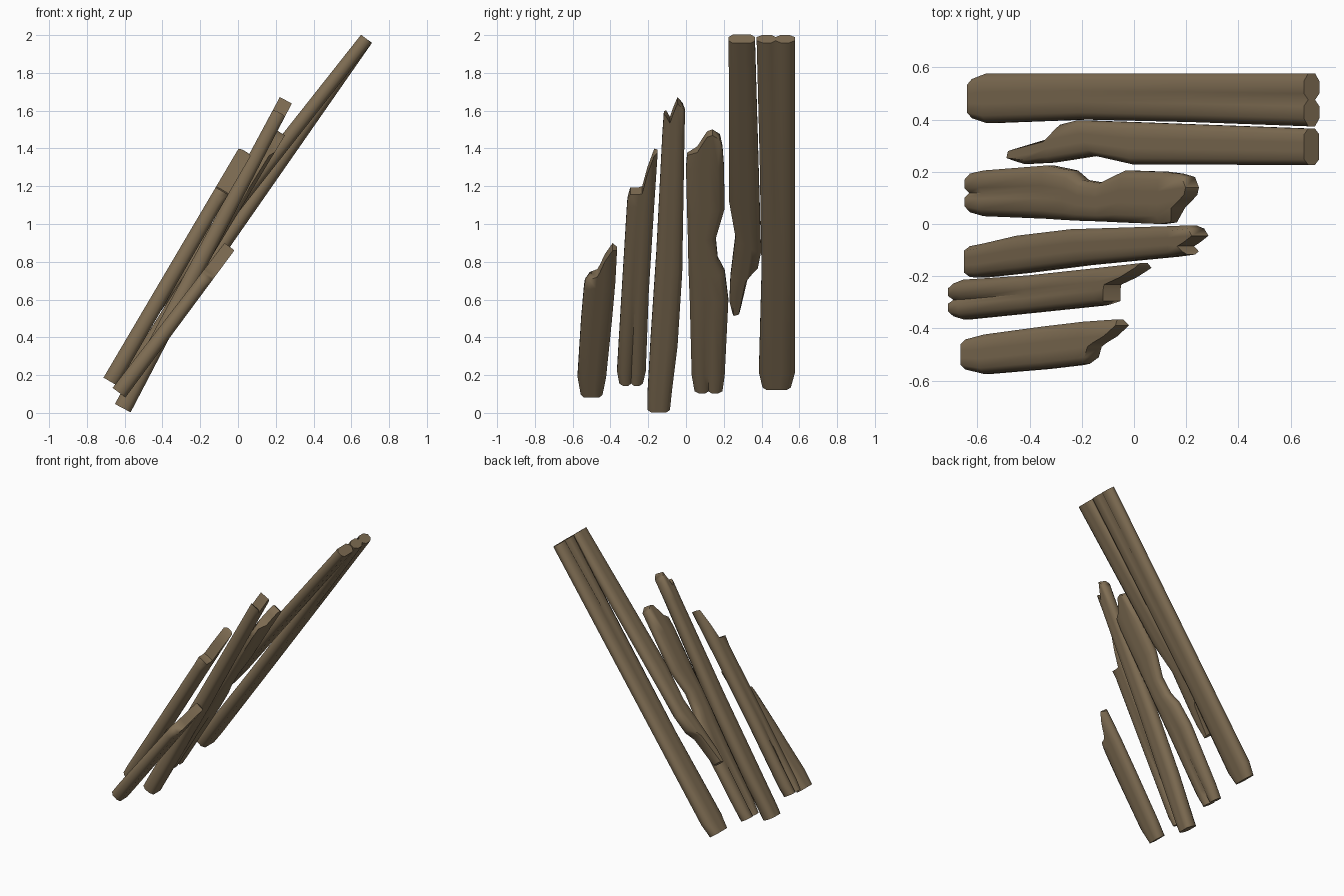
import bpy, bmesh, math
from mathutils import Vector

wood = bpy.data.materials.new("weathered_brown_wood")
wood.diffuse_color = (0.215, 0.155, 0.088, 1)

# Cross-section: positions across the width and half-thickness factors
US = [0, 0.15, 0.38, 0.5, 0.62, 0.85, 1]
HS = [0.45, 1, 1, 1, 1, 1, 0.45]


def plank(name, low, high, thick, stations, groove=(1, 1)):
    """Leaning plank. low/high: (x, z) of the axis; thick: bottom/top thickness.
    Each station is a row of (y, z) points over the width: two ends or all seven.
    groove: thickness factor of the centre line at the bottom and top."""
    d = Vector((high[0] - low[0], high[1] - low[1])).normalized()
    n = Vector((-d.y, 0, d.x))
    bm = bmesh.new()
    rings = []
    for row in stations:
        if len(row) == 2:
            (ya, za), (yb, zb) = row
            row = [(ya + (yb - ya) * u, za + (zb - za) * u) for u in US]
        up, down = [], []
        for i, (y, z) in enumerate(row):
            f = (z - low[1]) / (high[1] - low[1])
            c = Vector((low[0] + f * (high[0] - low[0]), y, z))
            t = min(max(f, 0), 1)
            h = HS[i] * 0.5 * (thick[0] + (thick[1] - thick[0]) * t)
            if i == 3:  # groove fades out a third of the way along
                h *= 1 - (1 - groove[0]) * max(0, 1 - 3 * t) \
                       - (1 - groove[1]) * max(0, 3 * t - 2)
            up.append(bm.verts.new(c + n * h))
            down.append(bm.verts.new(c - n * h))
        rings.append(up + down[::-1])
    # sides
    k = len(rings[0])
    for a, b in zip(rings, rings[1:]):
        for i in range(k):
            j = (i + 1) % k
            bm.faces.new((a[i], a[j], b[j], b[i]))
    # end caps as strips, so that jagged breaks stay clean
    for r in (rings[0], rings[-1]):
        for i in range(k // 2 - 1):
            bm.faces.new((r[i], r[i + 1], r[k - 2 - i], r[k - 1 - i]))
    bmesh.ops.recalc_face_normals(bm, faces=bm.faces)
    me = bpy.data.meshes.new(name)
    bm.to_mesh(me)
    bm.free()
    me.materials.append(wood)
    ob = bpy.data.objects.new(name, me)
    bpy.context.collection.objects.link(ob)
    bpy.ops.object.select_all(action='DESELECT')
    ob.select_set(True)
    bpy.context.view_layer.objects.active = ob
    bpy.ops.object.shade_smooth_by_angle(angle=math.radians(58))


# Full-length plank at the back
plank("long_plank", (-0.605, 0.145), (0.68, 1.98), (0.085, 0.072), [
    [(0.405, 0.145), (0.555, 0.145)],
    [(0.386, 0.225), (0.577, 0.225)],
    [(0.40, 0.75), (0.577, 0.75)],
    [(0.39, 1.35), (0.577, 1.35)],
    [(0.374, 1.98), (0.577, 1.98)]], groove=(1, 0.45))

# Plank hanging from the top, broken off below
plank("upper_broken_plank", (-0.46, 0.535), (0.68, 1.98), (0.075, 0.072), [
    [(0.247, 0.535), (0.285, 0.545)],
    [(0.23, 0.60), (0.33, 0.735)],
    [(0.235, 0.72), (0.38, 0.775)],
    [(0.262, 0.94), (0.397, 0.86)],
    [(0.228, 1.13), (0.39, 1.12)],
    [(0.226, 1.98), (0.365, 1.98)]])

# Plank with a bitten edge and rounded break
plank("notched_plank", (-0.612, 0.125), (0.22, 1.48), (0.085, 0.06), [
    [(0.045, 0.125), (0.193, 0.125)],
    [(0.03, 0.21), (0.205, 0.21)],
    [(0.02, 0.60), (0.224, 0.60)],
    [(0.015, 0.72), (0.205, 0.75)],
    [(0.012, 0.82), (0.168, 0.82)],
    [(0.01, 0.93), (0.157, 0.93)],
    [(0.006, 1.06), (0.205, 1.09)],
    [(0.0, 1.30), (0.20, 1.32)],
    [(0.006, 1.37), (0.06, 1.395), (0.095, 1.45), (0.112, 1.475),
     (0.14, 1.485), (0.18, 1.46), (0.193, 1.41)]], groove=(0.5, 1))

# Plank with a splintered tip
plank("splintered_plank", (-0.61, 0.025), (0.24, 1.63), (0.094, 0.072), [
    [(-0.203, 0.025), (-0.085, 0.025)],
    [(-0.205, 0.08), (-0.075, 0.12)],
    [(-0.187, 0.40), (-0.045, 0.36)],
    [(-0.157, 0.85), (-0.02, 0.75)],
    [(-0.125, 1.48), (-0.008, 1.48)],
    [(-0.117, 1.59), (-0.105, 1.585), (-0.085, 1.55), (-0.072, 1.59),
     (-0.045, 1.655), (-0.018, 1.625), (-0.005, 1.60)]])

# Plank with a stepped, pointed break
plank("pointed_plank", (-0.675, 0.165), (0.035, 1.38), (0.086, 0.075), [
    [(-0.353, 0.165), (-0.228, 0.165)],
    [(-0.365, 0.23), (-0.213, 0.23)],
    [(-0.34, 0.65), (-0.197, 0.65)],
    [(-0.312, 1.11), (-0.168, 1.11)],
    [(-0.308, 1.14), (-0.295, 1.175), (-0.25, 1.175), (-0.232, 1.18),
     (-0.205, 1.28), (-0.168, 1.38), (-0.15, 1.385)]], groove=(0.45, 1))

# Short plank at the front
plank("short_plank", (-0.63, 0.107), (-0.045, 0.88), (0.085, 0.065), [
    [(-0.557, 0.107), (-0.442, 0.107)],
    [(-0.574, 0.20), (-0.423, 0.20)],
    [(-0.555, 0.50), (-0.392, 0.50)],
    [(-0.54, 0.67), (-0.374, 0.70)],
    [(-0.535, 0.70), (-0.51, 0.725), (-0.47, 0.74), (-0.455, 0.765),
     (-0.43, 0.82), (-0.388, 0.88), (-0.365, 0.87)]])
